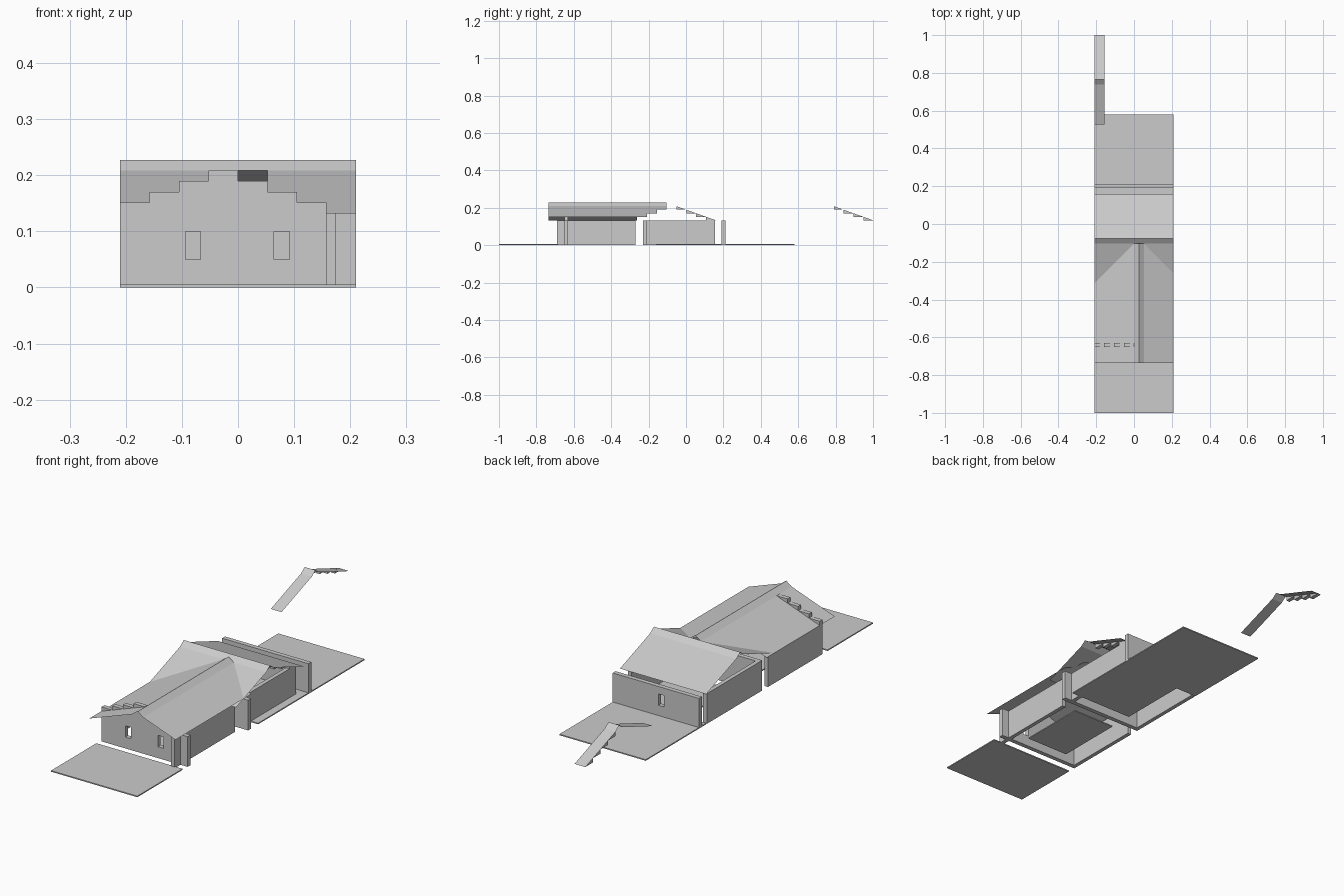
import bpy

if "Cube" in bpy.data.objects:
    bpy.data.objects.remove(bpy.data.objects["Cube"])

T = 0.0525                                   # roof tile size
Z = [0.208 - 0.0188 * i for i in range(5)]   # tile row heights, ridge to eave
RIDGE = 0.227
WALL = 0.133
CX, CY = 0.02625, -0.077                     # ridge lines of the two roofs


def mesh(name, verts, faces):
    me = bpy.data.meshes.new(name)
    me.from_pydata(verts, [], faces)
    ob = bpy.data.objects.new(name, me)
    bpy.context.collection.objects.link(ob)
    return ob


def boxes(name, items):
    """One object from several (x0, x1, y0, y1, z0, z1) boxes."""
    v, f = [], []
    for x0, x1, y0, y1, z0, z1 in items:
        n = len(v)
        v += [(x, y, z) for z in (z0, z1) for x, y in ((x0, y0), (x1, y0), (x1, y1), (x0, y1))]
        f += [tuple(n + i for i in q) for q in
              ((3, 2, 1, 0), (4, 5, 6, 7), (0, 1, 5, 4), (1, 2, 6, 5), (2, 3, 7, 6), (3, 0, 4, 7))]
    return mesh(name, v, f)


def sheets(name, quads):
    """One object from several separate four-point sheets."""
    v, f = [], []
    for q in quads:
        f.append(tuple(range(len(v), len(v) + 4)))
        v += q
    return mesh(name, v, f)


def slope_y(x0, x1, ya, za, yb, zb, down=False):
    """Sheet sloping along y; down turns its normal to the underside."""
    q = [(x0, ya, za), (x1, ya, za), (x1, yb, zb), (x0, yb, zb)]
    up = yb > ya
    return q if up != down else q[::-1]


def slope_x(y0, y1, xa, za, xb, zb):
    q = [(xa, y0, za), (xb, y0, zb), (xb, y1, zb), (xa, y1, za)]
    return q if xb > xa else q[::-1]


def windowed_wall(name, x0, x1, y0, y1, centres):
    """Wall along x, with a small window hole at each centre."""
    items, x = [], x0
    for c in centres:
        a, b = c - 0.0135, c + 0.0135
        items += [(x, a, y0, y1, 0, WALL), (a, b, y0, y1, 0, 0.05), (a, b, y0, y1, 0.1, WALL)]
        x = b
    boxes(name, items + [(x, x1, y0, y1, 0, WALL)])


def wedges(name, x0, x1, y):
    """Saw-tooth gable fillers under a roof slope running back from y."""
    v, f = [], []
    for i in range(4):
        n, a, b = len(v), y + i * T, y + (i + 1) * T
        for x in (x0, x1):
            v += [(x, a, Z[i]), (x, b, Z[i + 1]), (x, a, Z[i + 1])]
        f += [(n, n + 1, n + 2), (n + 5, n + 4, n + 3), (n, n + 3, n + 4, n + 1),
              (n + 1, n + 4, n + 5, n + 2), (n + 2, n + 5, n + 3, n)]
    mesh(name, v, f)


# ground and floors
boxes("front_ground", [(-0.21, 0.21, -1, -0.685, 0, 0.005)])
boxes("front_floor", [(-0.105, 0.105, -0.58, -0.27, 0, 0.005)])
boxes("back_ground", [(-0.105, 0.21, -0.16, 0.16, 0, 0.005), (-0.21, 0.21, 0.16, 0.58, 0, 0.005)])

# walls
windowed_wall("front_wall", -0.21, 0.21, -0.65, -0.63, (-0.08, 0.078))
windowed_wall("back_wall", -0.21, 0.21, 0.19, 0.21, (-0.026,))
boxes("middle_wall", [(-0.21, 0.21, -0.23, -0.21, 0, WALL)])
boxes("right_walls", [(0.157, 0.175, -0.69, -0.27, 0, WALL), (0.157, 0.175, -0.23, 0.155, 0, WALL)])
boxes("left_walls", [(-0.21, -0.192, -0.65, -0.27, 0, WALL), (-0.21, -0.192, -0.21, 0.155, 0, WALL)])

# stepped gable filler: left steps rise above the roof, right ones stay below
gable = [(-(i + 1) * T, -i * T, -0.65, -0.63, WALL, Z[i]) for i in range(4)]
gable += [(i * T, (i + 1) * T, -0.65, -0.63, WALL, Z[i + 1]) for i in range(3)]
boxes("front_gable", gable)

# front roof: tile columns ending on the stepped valley
y_front, y_cap = -0.735, CY - T / 2
left = [slope_x(y_front, y_cap - i * T, -i * T, Z[i], -(i + 1) * T, Z[i + 1]) for i in range(4)]
right = [slope_x(y_front, y_cap - i * T, (i + 1) * T, Z[i], (i + 2) * T, Z[i + 1]) for i in range(3)]
sheets("front_roof_left", left)
sheets("front_roof_right", right)
sheets("front_roof_cap", [slope_x(y_front, y_cap, CX, RIDGE, 0, Z[0]),
                          slope_x(y_front, y_cap, CX, RIDGE, T, Z[0])])

# cross roof front slope, stepped along the valleys
cross = []
for i in range(4):
    cross.append(slope_y(-(i + 1) * T, -i * T, y_cap, Z[0], y_cap - (i + 1) * T, Z[i + 1], True))
for i in range(1, 3):
    cross.append(slope_y((i + 1) * T, (i + 2) * T, y_cap, Z[0], y_cap - i * T, Z[i], True))
sheets("cross_roof_front", cross)
sheets("valley_tiles", [slope_y((i + 1) * T, (i + 2) * T, y_cap - i * T, Z[i],
                                y_cap - (i + 2) * T, Z[i + 2]) for i in range(3)])

# cross roof back slope and ridge cap
y_back = CY + T / 2
sheets("cross_roof_back", [slope_y(-0.21, 0.21, y_back, Z[0], y_back + 4 * T, Z[4], True)])
sheets("cross_roof_cap", [slope_y(-0.21, 0.21, CY, RIDGE, y_cap, Z[0]),
                          slope_y(-0.21, 0, CY, RIDGE, y_back, Z[0]),
                          slope_y(T, 0.21, CY, RIDGE, y_back, Z[0]),
                          slope_y(0, T, CY, RIDGE, y_back, Z[0], True)])
wedges("cross_roof_wedges", 0.157, 0.175, y_back)

# detached roof strip at the back
xa, xb, yr = -0.21, -0.1575, 0.764
sheets("loose_roof", [slope_y(xa, xb, yr - T / 2, Z[0], yr - T / 2 - 4 * T, Z[4], True),
                      slope_y(xa, xb, yr + T / 2, Z[0], 1, Z[4], True)])
sheets("loose_cap", [slope_y(xa, xb, yr, RIDGE, yr - T / 2, Z[0]),
                     slope_y(xa, xb, yr, RIDGE, yr + T / 2, Z[0])])
wedges("loose_wedges", -0.21, -0.192, yr + T / 2)
